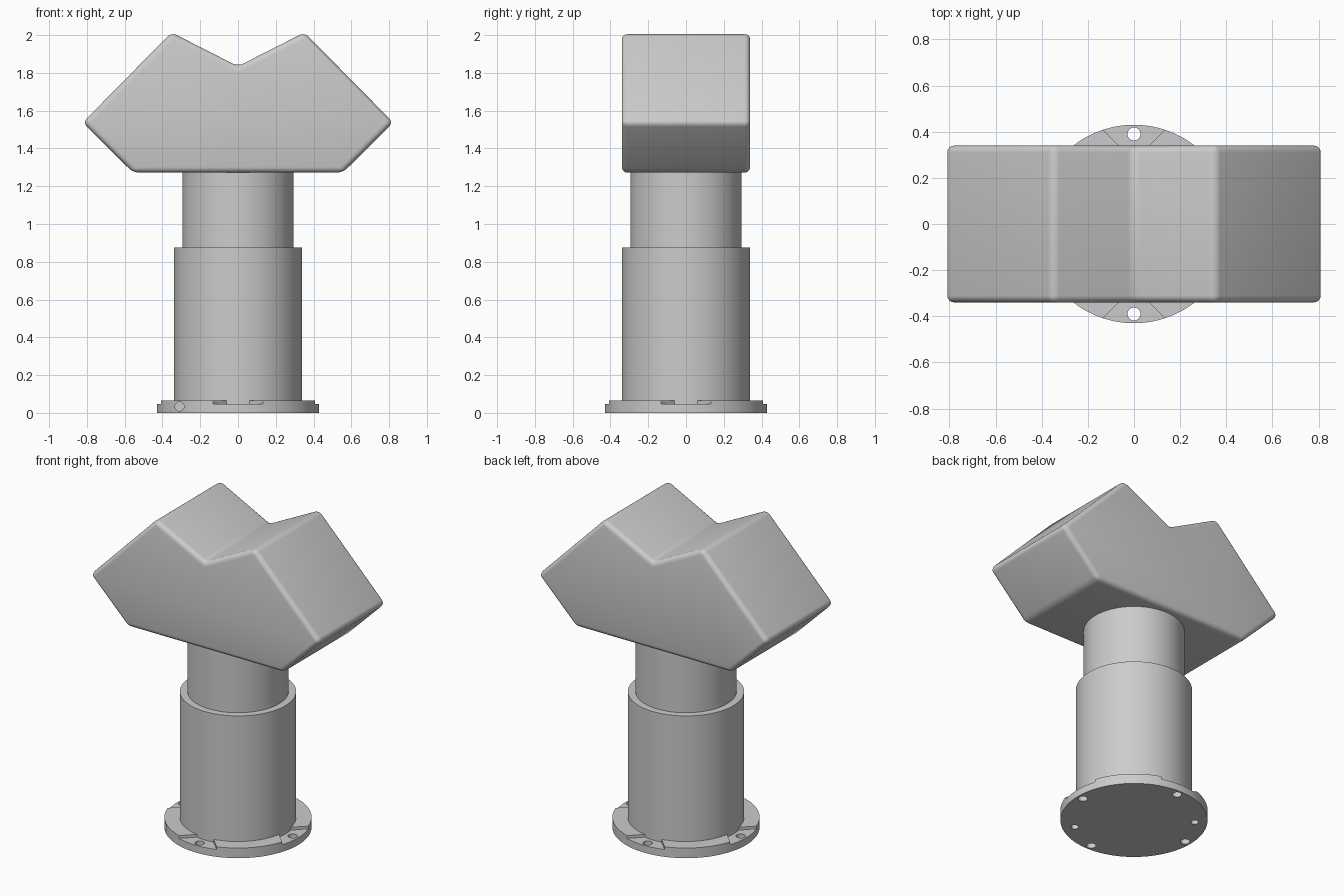
import bpy, bmesh, math
from mathutils import Matrix, Vector

cube = bpy.data.objects.get("Cube")
if cube:
    bpy.data.objects.remove(cube, do_unlink=True)

grey = bpy.data.materials.new("plain_grey")
grey.use_nodes = True
colour = (0.6, 0.6, 0.6, 1)
grey.diffuse_color = colour
grey.node_tree.nodes["Principled BSDF"].inputs["Base Color"].default_value = colour


def add_object(name, bm):
    bmesh.ops.recalc_face_normals(bm, faces=bm.faces)
    mesh = bpy.data.meshes.new(name)
    bm.to_mesh(mesh)
    bm.free()
    mesh.materials.append(grey)
    obj = bpy.data.objects.new(name, mesh)
    bpy.context.collection.objects.link(obj)
    return obj


def cylinder(name, radius, z0, z1, x=0, y=0, sides=96):
    bm = bmesh.new()
    bmesh.ops.create_cone(bm, cap_ends=True, segments=sides, radius1=radius,
                          radius2=radius, depth=z1 - z0,
                          matrix=Matrix.Translation((x, y, (z0 + z1) / 2)))
    return add_object(name, bm)


def prism(name, points, offset):
    bm = bmesh.new()
    face = bm.faces.new([bm.verts.new(p) for p in points])
    new = bmesh.ops.extrude_face_region(bm, geom=[face])["geom"]
    bmesh.ops.translate(bm, vec=offset,
                        verts=[v for v in new if isinstance(v, bmesh.types.BMVert)])
    return add_object(name, bm)


def select_only(obj):
    bpy.ops.object.select_all(action='DESELECT')
    obj.select_set(True)
    bpy.context.view_layer.objects.active = obj


def smooth(obj, angle=35):
    select_only(obj)
    bpy.ops.object.shade_smooth_by_angle(angle=math.radians(angle))


def cut(obj, cutter):
    cutter.hide_render = True
    mod = obj.modifiers.new("cut", 'BOOLEAN')
    mod.operation, mod.solver, mod.object = 'DIFFERENCE', 'EXACT', cutter
    select_only(obj)
    bpy.ops.object.modifier_apply(modifier=mod.name)
    bpy.data.objects.remove(cutter, do_unlink=True)


# Mounting flange with four flared recesses, each with a bolt hole
flange = cylinder("mounting_flange", 0.43, 0, 0.065, sides=128)
recess = [(0.325, -0.05), (0.5, -0.225), (0.5, 0.225), (0.325, 0.05)]
for i in range(4):
    angle = i * math.pi / 2
    turn = Matrix.Rotation(angle, 4, 'Z')
    cut(flange, prism("recess_cutter", [turn @ Vector((x, y, 0.047)) for x, y in recess],
                      (0, 0, 0.1)))
    cut(flange, cylinder("bolt_cutter", 0.028, -0.1, 0.2,
                         0.39 * math.cos(angle), 0.39 * math.sin(angle), 32))

# Two small locating holes underneath
for degrees in (144, -53):
    angle = math.radians(degrees)
    cut(flange, cylinder("pin_cutter", 0.023, -0.1, 0.04,
                         0.355 * math.cos(angle), 0.355 * math.sin(angle), 32))

# Set screw hole in the front rim
screw = cylinder("screw_cutter", 0.024, -0.1, 0.1, sides=32)
screw.matrix_world = Matrix.Translation((-0.31, -0.3, 0.034)) @ Matrix.Rotation(math.pi / 2, 4, 'X')
bpy.context.view_layer.update()
cut(flange, screw)
smooth(flange)

# Telescoping column
smooth(cylinder("outer_sleeve", 0.34, 0.03, 0.875))
smooth(cylinder("inner_column", 0.295, 0.86, 1.3))

# Head with a V-shaped top and rounded edges
half = [(0.555, 1.272), (0.822, 1.537), (0.352, 2.014)]
outline = half + [(0, 1.835)] + [(-x, z) for x, z in reversed(half)]
head = prism("notched_head", [(x, -0.34, z) for x, z in outline], (0, 0.68, 0))
bevel = head.modifiers.new("rounded_edges", 'BEVEL')
bevel.width, bevel.segments = 0.03, 5
bevel.limit_method, bevel.angle_limit = 'ANGLE', math.radians(20)
select_only(head)
bpy.ops.object.modifier_apply(modifier=bevel.name)
smooth(head)
